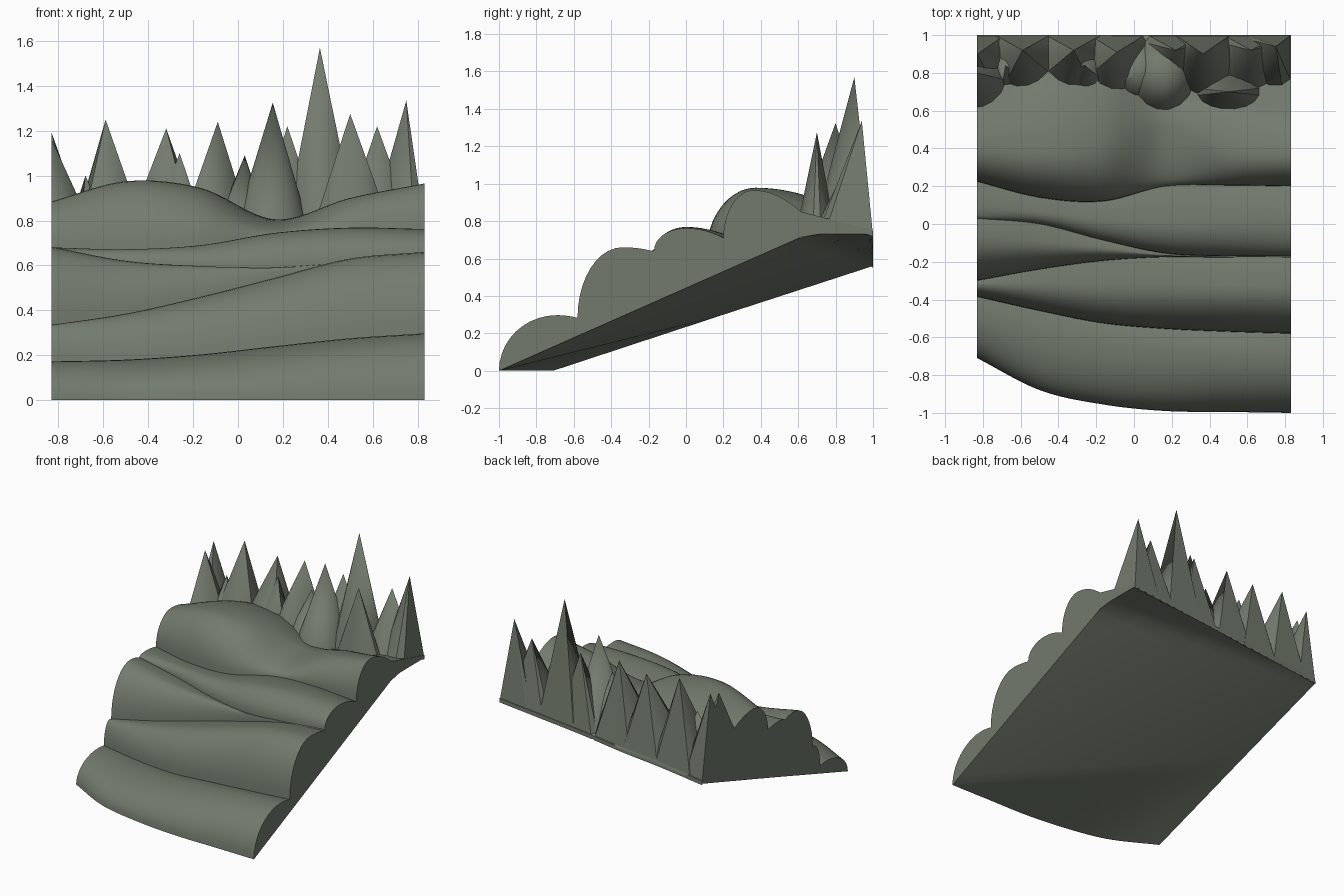
import bpy, bmesh, math

if "Cube" in bpy.data.objects:
    bpy.data.objects.remove(bpy.data.objects["Cube"])

W = 0.83          # half width
N = 48            # columns across x
M = 10            # rows per quarter of a hill profile

mat = bpy.data.materials.new("grey_green")
mat.diffuse_color = (0.17, 0.195, 0.155, 1)
mat.use_nodes = True
mat.node_tree.nodes["Principled BSDF"].inputs["Base Color"].default_value = mat.diffuse_color


def curve(vals, x):
    """Catmull-Rom through six evenly spaced stations from left to right."""
    t = (x + W) / (2 * W) * 5
    i = min(int(t), 4)
    f = t - i
    b, c = vals[i], vals[i + 1]
    a = vals[i - 1] if i else 2 * b - c
    d = vals[i + 2] if i < 4 else 2 * c - b
    return b + 0.5 * f * (c - a + f * (2 * a - 5 * b + 4 * c - d + f * (3 * (b - c) + d - a)))


FRONT = (-.71, -.88, -.955, -.99, -.995, -1)


def crease(x):
    """Diagonal fold of the underside, from front right corner to left edge."""
    u = (x + W) / (2 * W)
    return .17 * (1 - u) - u + .0005, .29 * (1 - u)


def under(x, y):
    """Height of the slanted, folded underside."""
    u = (x + W) / (2 * W)
    yf = curve(FRONT, x)
    yk, zk = crease(x)
    if y <= yk:
        return zk * max(0, y - yf) / max(1e-4, yk - yf)
    s = (y - yk) / (1 - yk)
    return zk + (.56 + .17 * u - zk) * min(1, s / (1 - .175 * u))


def make(name, verts, faces, angle):
    bm = bmesh.new()
    vs = [bm.verts.new(v) for v in verts]
    for f in faces:
        bm.faces.new([vs[k] for k in f])
    bmesh.ops.remove_doubles(bm, verts=bm.verts, dist=1e-5)
    me = bpy.data.meshes.new(name)
    bm.to_mesh(me)
    bm.free()
    me.materials.append(mat)
    ob = bpy.data.objects.new(name, me)
    bpy.context.collection.objects.link(ob)
    bpy.ops.object.select_all(action='DESELECT')
    ob.select_set(True)
    bpy.context.view_layer.objects.active = ob
    bpy.ops.object.shade_smooth_by_angle(angle=math.radians(angle))
    return ob


def strip(name, profile, walls=True, flip=False):
    """Sheet from a (y, z) profile per column, with side walls to the underside."""
    xs = [-W + 2 * W * i / N for i in range(N + 1)]
    rows = [profile(x) for x in xs]
    n = len(rows[0])
    verts = [(x, y, z) for x, r in zip(xs, rows) for y, z in r]
    faces = []
    for i in range(N):
        for j in range(n - 1):
            q = [i * n + j, (i + 1) * n + j, (i + 1) * n + j + 1, i * n + j + 1]
            faces.append(q[::-1] if flip else q)
    if walls:
        for col, right in ((0, False), (N, True)):
            base = len(verts)
            verts += [(xs[col], y, under(xs[col], y)) for y, z in rows[col]]
            for j in range(n - 1):
                q = [base + j, base + j + 1, col * n + j + 1, col * n + j]
                faces.append(q if right else q[::-1])
    return make(name, verts, faces, 50)


# Valley lines (y stations, z stations), front to back
valleys = [
    (FRONT, (0, 0, 0, 0, 0, 0)),
    ((-.385, -.46, -.525, -.555, -.57, -.58), (.165, .17, .19, .225, .255, .283)),
    ((-.3, -.24, -.195, -.175, -.178, -.178), (.33, .38, .45, .53, .61, .64)),
    ((.03, 0, -.085, -.155, -.17, -.17), (.66, .61, .59, .59, .615, .645)),
    ((.225, .14, .12, .2, .205, .2), (.665, .665, .68, .72, .73, .71)),
    ((.66, .81, .76, .68, .63, .615), (.8, .86, .86, .76, .83, .85)),
]
# Crest lines between them
crests = [
    ((-.46, -.57, -.63, -.66, -.68, -.69), (.172, .18, .203, .24, .275, .297)),
    ((-.32, -.32, -.33, -.33, -.34, -.34), (.335, .385, .46, .545, .63, .66)),
    ((-.08, -.1, -.13, -.165, -.174, -.174), (.683, .62, .597, .59, .615, .643)),
    ((.1, .06, .02, 0, 0, 0), (.68, .672, .69, .745, .768, .762)),
    ((.4, .37, .4, .52, .38, .36), (.885, .975, .945, .805, .90, .965)),
]


def hill_profile(k):
    def profile(x):
        (fy, fz), (cy, cz), (by, bz) = [
            (curve(l[0], x), curve(l[1], x)) for l in (valleys[k], crests[k], valleys[k + 1])]
        pts = []
        for j in range(M + 1):          # round front
            a = math.pi / 2 * j / M
            pts.append((cy - (cy - fy) * math.cos(a), fz + (cz - fz) * math.sin(a)))
        for j in range(1, M + 1):       # gentle back
            s = j / M
            pts.append((cy + (by - cy) * s, cz + (bz - cz) * s * s))
        return pts
    return profile


# Rolling hills
for k in range(5):
    strip("hill_%d" % (k + 1), hill_profile(k))


def floor_z(x, y):
    """Forest floor height, falling from the last hill to the back edge."""
    y0, z0 = curve(valleys[5][0], x), curve(valleys[5][1], x)
    z1 = curve((.58, .62, .65, .69, .72, .75), x)
    return z0 + (z1 - z0) * max(0, min(1, (y - y0) / (1 - y0)))


# Forest floor and low back wall
def floor_profile(x):
    y0 = curve(valleys[5][0], x)
    ys = [y0 + (1 - y0) * s / 4 for s in range(5)]
    return [(y, floor_z(x, y)) for y in ys] + [(1, under(x, 1))]


strip("forest_floor", floor_profile)


# Slanted underside, with a row lying on the diagonal fold
def under_profile(x):
    y0, yk = curve(FRONT, x), crease(x)[0]
    yk = max(yk, y0 + .0005)
    ys = [y0 + (yk - y0) * j / 8 for j in range(8)]
    ys += [yk + (1 - yk) * j / 20 for j in range(21)]
    return [(y, under(x, y)) for y in ys]


strip("underside", under_profile, walls=False, flip=True)

# Pointed trees, trimmed to the block: x, y, top
trees = [(-.83, .9, 1.19), (-.83, .8, 1.16), (-.68, .84, 1.0), (-.59, .92, 1.25),
         (-.32, .92, 1.21), (-.26, .84, 1.1), (-.09, .91, 1.24), (.03, .82, 1.09),
         (.155, .8, 1.325), (.22, .92, 1.22), (.365, .9, 1.57), (.5, .7, 1.275),
         (.62, .92, 1.22), (.75, .94, 1.335)]
SEG = 16
for k, (x, y, top) in enumerate(trees):
    r = min(.175, .38 * (top - floor_z(x, y)))
    front = 1.25 * r if y > .75 else .1       # trees are deeper than wide
    ring = []
    for s in range(SEG):
        a = 2 * math.pi * (s + .5) / SEG
        px = max(-W, min(W, x + r * math.cos(a)))
        py = min(1, y + front * math.sin(a))
        ring.append((px, py, floor_z(px, py) - .03))
    make("tree_%d" % (k + 1), [(x, y, top)] + ring,
         [(0, 1 + s, 1 + (s + 1) % SEG) for s in range(SEG)], 30)
